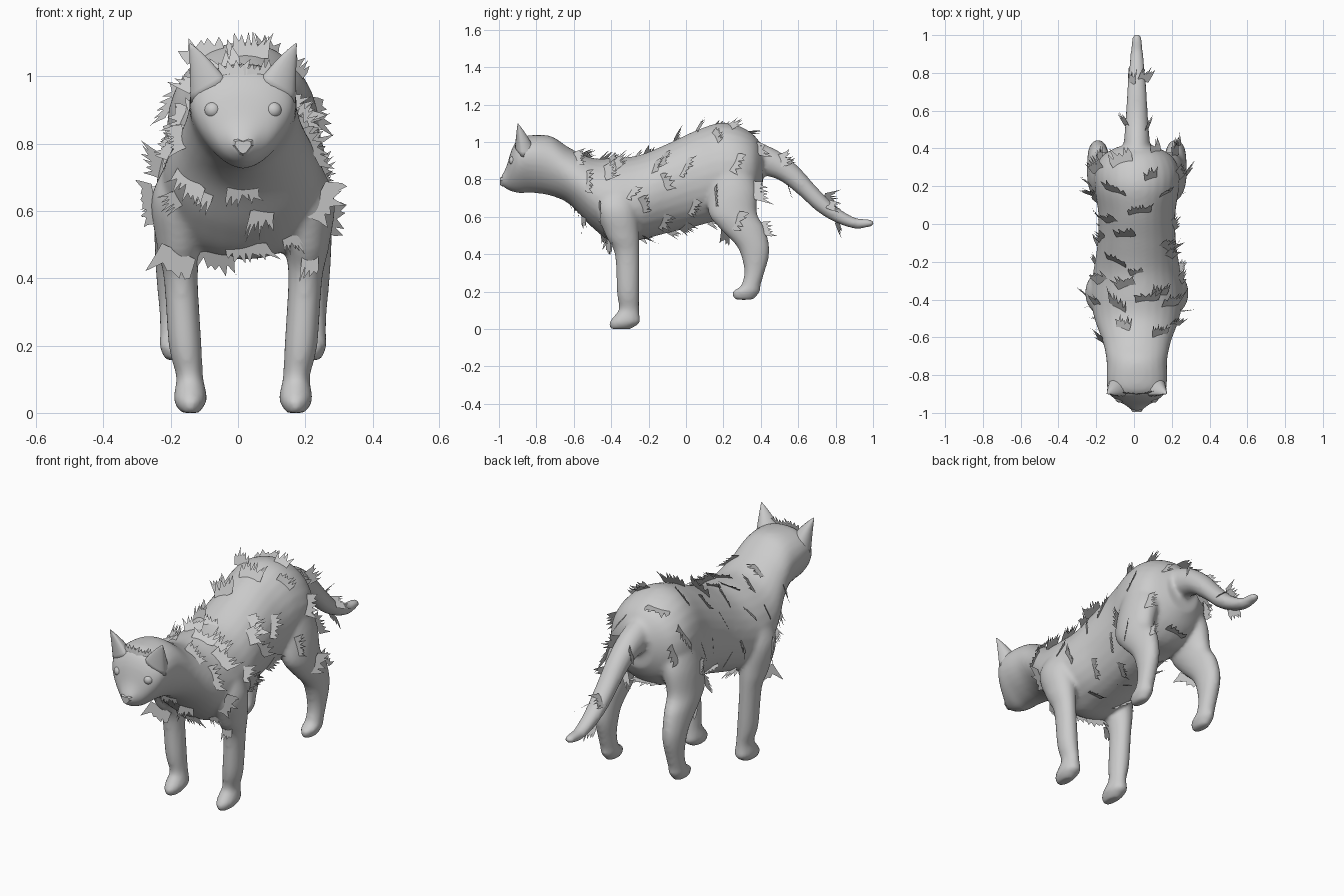
import bpy, bmesh, math, random
from mathutils import Vector
from mathutils.bvhtree import BVHTree

cube = bpy.data.objects.get("Cube")
if cube:
    bpy.data.objects.remove(cube, do_unlink=True)

random.seed(23)
CENTRE_X = 0.015
SIDES = 28

grey = bpy.data.materials.new("soft_grey")
grey.use_nodes = True
grey.diffuse_color = (0.6, 0.6, 0.6, 1)
grey.node_tree.nodes["Principled BSDF"].inputs["Base Color"].default_value = (0.6, 0.6, 0.6, 1)


def add_object(name, bm, smooth=True):
    bmesh.ops.recalc_face_normals(bm, faces=bm.faces)
    mesh = bpy.data.meshes.new(name)
    bm.to_mesh(mesh)
    bm.free()
    mesh.materials.append(grey)
    for p in mesh.polygons:
        p.use_smooth = smooth
    ob = bpy.data.objects.new(name, mesh)
    ob.location.x = CENTRE_X
    bpy.context.collection.objects.link(ob)
    return ob


def spline(stations, steps=6):
    """Smooth curve through every station."""
    out = []
    last = len(stations) - 1
    for i in range(last):
        a, b, c, d = [stations[min(max(i + k, 0), last)] for k in (-1, 0, 1, 2)]
        for s in range(steps):
            t = s / steps
            out.append([q + 0.5 * t * (r - p + t * (2*p - 5*q + 4*r - w + t * (3*(q - r) + w - p)))
                        for p, q, r, w in zip(a, b, c, d)])
    return out + [list(stations[-1])]


def bridge(bm, rings):
    n = len(rings[0])
    for a, b in zip(rings, rings[1:]):
        for i in range(n):
            j = (i + 1) % n
            bm.faces.new((a[i], a[j], b[j], b[i]))
    bm.faces.new(rings[0])
    bm.faces.new(rings[-1])


def loft_back(bm, shape):
    """Upright rings along y: y, top, bottom, half width, widening towards the top."""
    rings = []
    for y, top, bottom, w, flare in spline(shape):
        ring = []
        for i in range(SIDES):
            a = math.tau * i / SIDES
            x = w * math.cos(a) * (1 + flare * math.sin(a))
            ring.append(bm.verts.new((x, y, (top + bottom) / 2 + (top - bottom) / 2 * math.sin(a))))
        rings.append(ring)
    bridge(bm, rings)


def loft_leg(bm, stations, side):
    """Level rings down a leg: x, y, z, half width, half depth."""
    rings = []
    for x, y, z, w, d in spline(stations):
        angles = [math.tau * i / SIDES for i in range(SIDES)]
        rings.append([bm.verts.new(((x + w * math.cos(a)) * side, y + d * math.sin(a), z)) for a in angles])
    bridge(bm, rings)


# Torso, neck and head
torso = [(-0.99, .812, .77, .024, .2), (-0.96, .87, .748, .06, .1), (-0.93, .965, .735, .11, .25),
         (-0.89, 1.02, .726, .145, .32), (-0.82, 1.037, .728, .156, .25), (-0.72, 1.03, .712, .16, .12),
         (-0.62, .967, .665, .182, 0), (-0.5, .915, .542, .225, -.05), (-0.38, .915, .458, .244, -.1),
         (-0.25, .93, .475, .23, -.1), (-0.1, .99, .513, .208, 0), (0.05, 1.06, .548, .204, 0),
         (0.18, 1.102, .583, .222, 0), (0.28, 1.087, .6, .224, 0), (0.36, 1.04, .66, .185, 0),
         (0.41, .975, .74, .1, 0)]
tail = [(0.3, 1.03, .84, .07, 0), (0.4, .995, .825, .07, 0), (0.5, .948, .795, .064, 0),
        (0.6, .868, .72, .057, 0), (0.7, .757, .63, .052, 0), (0.8, .658, .57, .044, 0),
        (0.9, .597, .537, .034, 0), (0.97, .588, .543, .027, 0), (1.004, .58, .553, .019, 0)]
front_leg = [(.13, -.36, .8, .06, .08), (.185, -.37, .65, .085, .11), (.19, -.34, .5, .067, .09),
             (.185, -.315, .4, .051, .066), (.172, -.31, .2, .049, .06), (.159, -.305, .11, .04, .054),
             (.157, -.316, .07, .046, .068), (.157, -.328, .035, .049, .083), (.157, -.35, 0, .028, .055)]
hind_leg = [(.13, .24, .9, .08, .1), (.165, .25, .75, .083, .13), (.19, .25, .62, .072, .13),
            (.2, .3, .54, .064, .122), (.205, .355, .45, .056, .089), (.205, .37, .38, .051, .072),
            (.205, .365, .3, .044, .054), (.205, .345, .23, .042, .053), (.205, .322, .2, .044, .074),
            (.205, .308, .156, .026, .052)]

bm = bmesh.new()
loft_back(bm, torso)
loft_back(bm, tail)
for side in (-1, 1):
    loft_leg(bm, front_leg, side)
    loft_leg(bm, hind_leg, side)
body = add_object("body", bm)

# Fuse the limbs into one smooth skin
fuse = body.modifiers.new("fuse", "REMESH")
fuse.mode = "VOXEL"
fuse.voxel_size = 0.011
soften = body.modifiers.new("soften", "SMOOTH")
soften.factor = 0.5
soften.iterations = 8
evaluated = body.evaluated_get(bpy.context.evaluated_depsgraph_get())
skin = bpy.data.meshes.new_from_object(evaluated)
body.modifiers.clear()
body.data = skin
for p in skin.polygons:
    p.use_smooth = True
tree = BVHTree.FromPolygons([v.co for v in skin.vertices], [p.vertices for p in skin.polygons])

# Ears: tapering shells, full at the back and shallow at the front
for side, label in ((1, "left"), (-1, "right")):
    bm = bmesh.new()
    inner, outer, tip = Vector((.045, -.895, .985)), Vector((.156, -.87, .92)), Vector((.16, -.9, 1.102))
    rings = []
    for k in range(8):
        t = k / 7 * 0.97
        ring = []
        for i in range(16):
            a = math.tau * i / 16
            p = inner.lerp(outer, 0.5 - 0.5 * math.cos(a))
            p.y += math.sin(a) * (0.08 if a < math.pi else 0.03)
            q = p.lerp(tip, t)
            q.z += 0.008 * math.sin(math.pi * t)
            ring.append(bm.verts.new((q.x * side, q.y, q.z)))
        rings.append(ring)
    bridge(bm, rings)
    add_object(label + "_ear", bm)

    # Eyes set into the face
    hit = tree.ray_cast(Vector((.09 * side, -2, .9)), Vector((0, 1, 0)))[0]
    bm = bmesh.new()
    bmesh.ops.create_uvsphere(bm, u_segments=20, v_segments=12, radius=0.025)
    bmesh.ops.translate(bm, verts=bm.verts, vec=hit + Vector((0, 0.016, 0)))
    add_object(label + "_eye", bm)

# Heart-shaped nose
half = [(.012, -.025), (.032, .002), (.03, .018), (.016, .022)]
outline = [(0, -.03)] + half + [(0, .017)] + [(-x, z) for x, z in reversed(half)]
bm = bmesh.new()
rings = [[bm.verts.new((x * s, y, .793 + z * s)) for x, z in outline]
         for y, s in ((-.95, 1.0), (-.982, 1.0), (-.994, .75))]
bridge(bm, rings)
add_object("nose", bm, False)

# Fur tufts: ragged cards leaning back from the skin
fur = bmesh.new()


def tuft(point, normal, sweep, width=0.1, height=0.06, lean=0.65):
    back = (sweep - normal * sweep.dot(normal)).normalized()
    across = normal.cross(back)
    up = back * math.cos(lean) + normal * math.sin(lean)
    base = point - normal * 0.006
    teeth = random.randint(4, 7)
    skew = random.uniform(-.4, .4)
    root, mid = [], []
    for i in range(teeth + 1):
        s = (i / teeth - 0.5) * width
        root.append(fur.verts.new(base + across * s + up * s * skew))
        mid.append(fur.verts.new(base + across * s * 1.1 + up * (height * random.uniform(.45, .75) + s * skew)))
    for i in range(teeth):
        s = ((i + random.uniform(0, 1)) / teeth - 0.5) * width * 1.4
        peak = fur.verts.new(base + across * s + up * (height * random.uniform(.8, 1.3) + s * skew))
        fur.faces.new((root[i], root[i + 1], mid[i + 1], peak, mid[i]))


def plant(origin, target, **size):
    start, aim = Vector(origin), Vector(target)
    point, normal, _, _ = tree.ray_cast(start, (aim - start).normalized())
    if point and point.z > 0.44:
        sweep = Vector((random.uniform(-.4, .4), 1, random.uniform(-.7, .5)))
        tuft(point, normal, sweep, **size)


# Around the torso, ring by ring
for row in range(9):
    for k in range(7):
        y = -0.58 + row * 0.118 + random.uniform(-.05, .05)
        a = math.tau * (k + 0.5 * (row % 2) + random.uniform(-.3, .3)) / 7
        mid_z = 0.74 + 0.1 * max(0, y)
        plant((2 * math.cos(a), y, mid_z + 2 * math.sin(a)), (0, y, mid_z),
              width=random.uniform(.07, .125), height=random.uniform(.05, .085))
# On the chest
for x, z in ((-.11, .66), (-.19, .64), (.14, .53), (.2, .46)):
    plant((x, -2, z), (x, 0, z), width=0.05)
# Along the tail
for y, z, a in ((.5, .87, .5), (.52, .86, 2.8), (.54, .84, 4.6), (.76, .66, .3), (.74, .67, 2.4), (.8, .61, 4.4)):
    plant((math.cos(a), y, z + math.sin(a)), (0, y, z), width=0.07, height=0.075)
# Brow between the ears, and beside each ear
for x, z, w in ((-.03, 1.0, .08), (.05, 1.0, .09), (-.125, .96, .05), (.125, .96, .05)):
    point, normal, _, _ = tree.ray_cast(Vector((x, -2, z)), Vector((0, 1, 0)))
    tuft(point, normal, Vector((0, .3, 1)), width=w, height=0.05, lean=0.5)
add_object("fur_tufts", fur, False)
